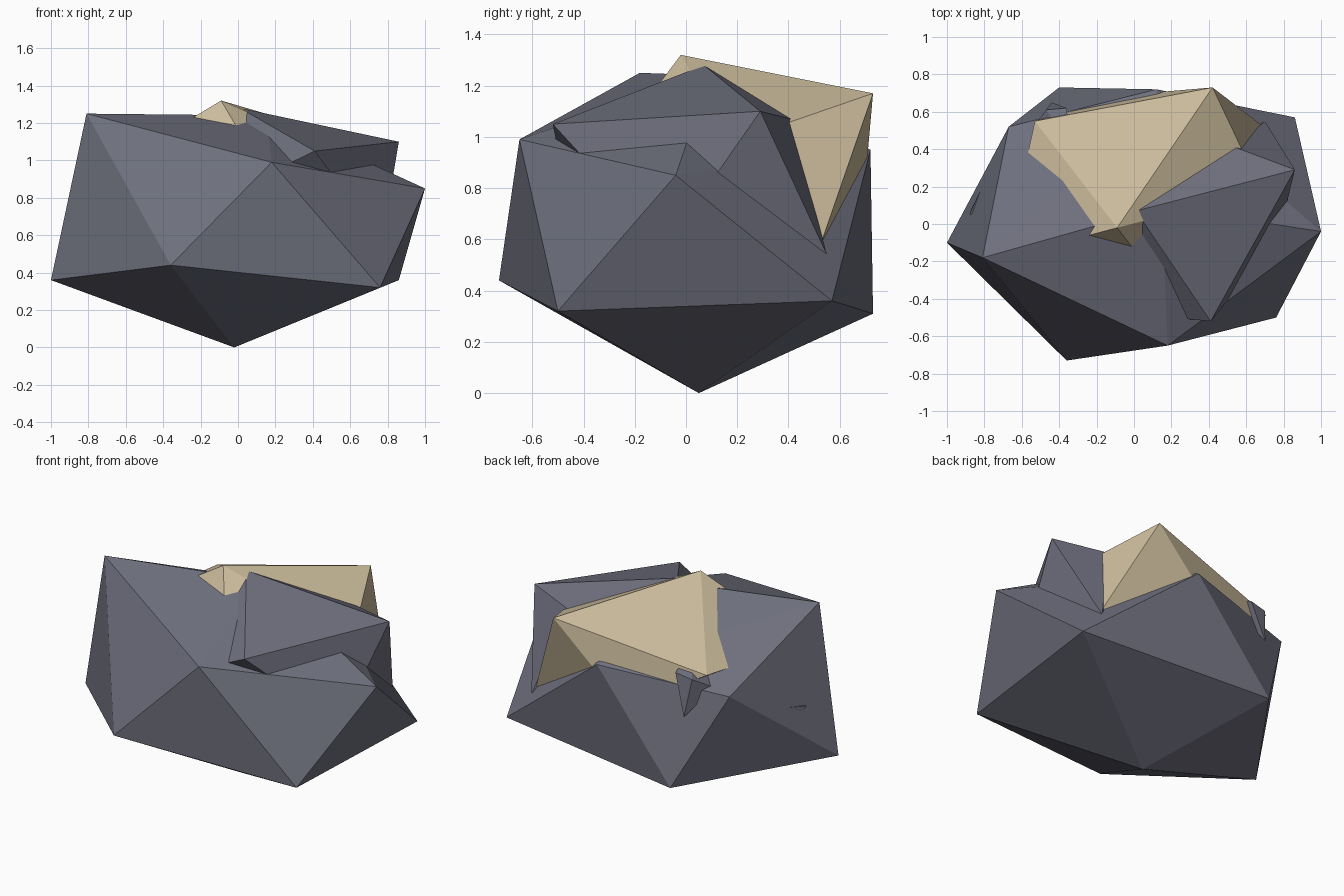
import bpy, bmesh


def material(name, rgb):
    m = bpy.data.materials.new(name)
    m.diffuse_color = (*rgb, 1)
    return m


def rock(name, corners, mat):
    """Faceted boulder: the convex hull of a handful of corner points."""
    bm = bmesh.new()
    for c in corners:
        bm.verts.new(c)
    res = bmesh.ops.convex_hull(bm, input=bm.verts[:])
    junk = [v for v in bm.verts if not v.link_faces]
    bmesh.ops.delete(bm, geom=junk, context='VERTS')
    bmesh.ops.recalc_face_normals(bm, faces=bm.faces[:])
    me = bpy.data.meshes.new(name)
    bm.to_mesh(me)
    bm.free()
    me.materials.append(mat)
    ob = bpy.data.objects.new(name, me)
    bpy.context.collection.objects.link(ob)
    return ob


grey = material("slate_grey", (0.155, 0.16, 0.205))
tan = material("sandy_tan", (0.60, 0.50, 0.33))

# Main boulder: distorted icosahedron (foot, lower ring, upper ring, crown)
rock("main_boulder", [
    (-0.02, 0.05, 0.0),
    (-1.0, -0.10, 0.36), (-0.36, -0.73, 0.44), (0.76, -0.50, 0.32),
    (0.86, 0.57, 0.36), (-0.40, 0.73, 0.31),
    (-0.81, -0.18, 1.25), (0.18, -0.65, 0.99), (1.0, -0.04, 0.85),
    (0.12, 0.72, 0.95), (-0.67, 0.52, 0.88),
    (0.15, 0.09, 1.24)], grey)

# Grey slab jutting out of the right side of the top
rock("upper_slab", [
    (0.01, 0.07, 1.28), (0.41, -0.52, 1.05), (0.86, 0.29, 1.10),
    (0.54, 0.41, 1.07), (0.70, 0.55, 0.54), (0.10, -0.49, 0.90),
    (0.77, -0.08, 0.57), (0.0, 0.25, 0.80)], grey)

# Tan rock embedded in the top and back
rock("tan_rock", [
    (-0.09, -0.02, 1.32), (0.42, 0.73, 1.17), (-0.53, 0.55, 0.99),
    (0.70, 0.515, 0.55), (-0.05, 0.69, 0.72), (0.68, 0.18, 0.98),
    (-0.69, -0.18, 0.96), (0.26, -0.47, 0.72)], tan)

# Small shards poking through at the back left
rock("back_shard", [
    (-0.34, 0.43, 1.06), (-0.44, 0.65, 0.74), (-0.36, 0.62, 0.99),
    (-0.55, 0.50, 0.90), (-0.47, 0.61, 0.97)], grey)
rock("side_shard", [
    (-0.82, 0.18, 0.72), (-0.88, 0.05, 0.70), (-0.87, 0.08, 0.67),
    (-0.70, 0.10, 0.70)], grey)
